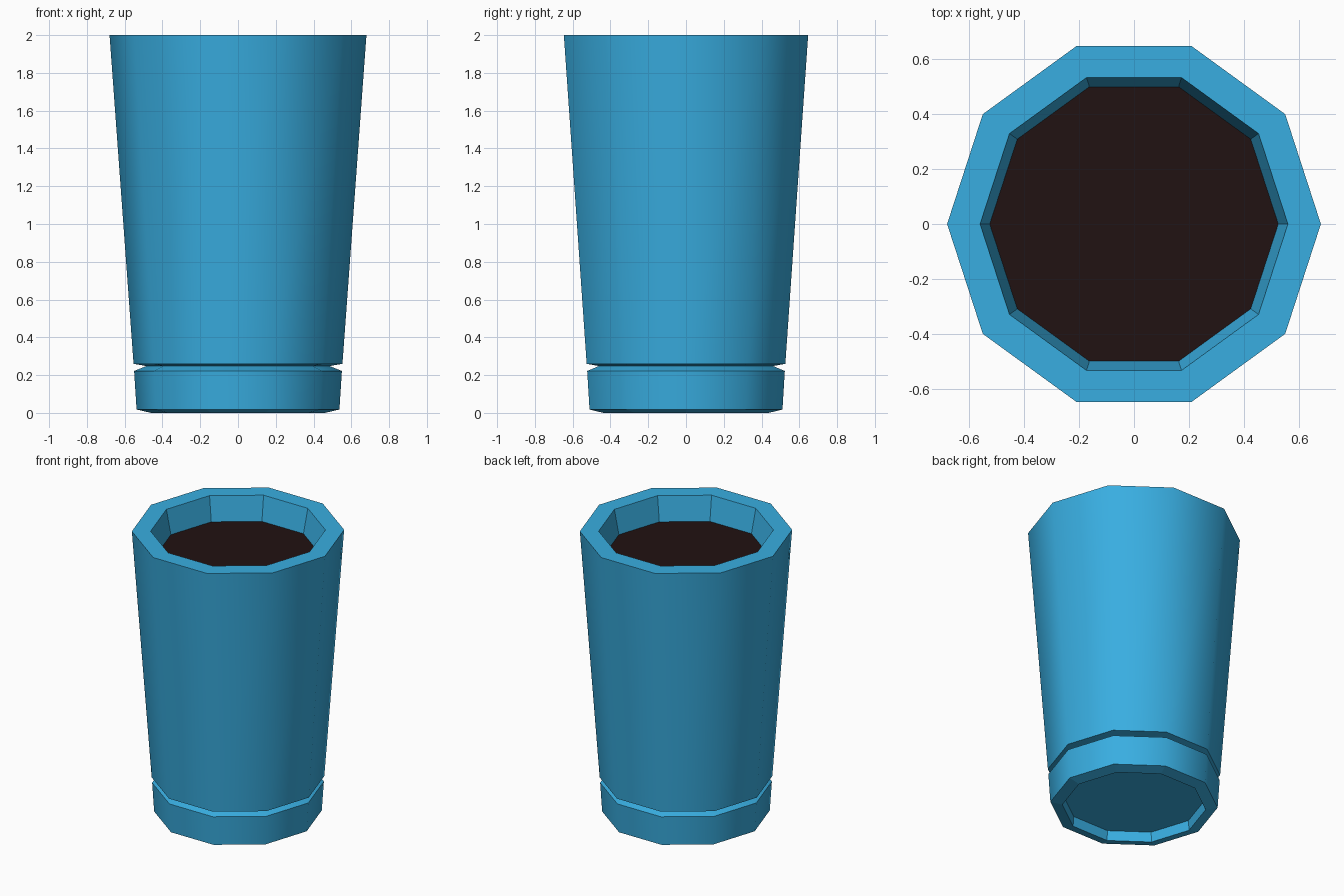
import bpy, bmesh
from math import cos, sin, pi

if "Cube" in bpy.data.objects:
    bpy.data.objects.remove(bpy.data.objects["Cube"])

SIDES = 10


def material(name, color):
    m = bpy.data.materials.new(name)
    m.diffuse_color = color
    m.use_nodes = True
    m.node_tree.nodes["Principled BSDF"].inputs["Base Color"].default_value = m.diffuse_color
    return m


def make_object(name, bm, mat):
    bmesh.ops.recalc_face_normals(bm, faces=bm.faces)
    mesh = bpy.data.meshes.new(name)
    bm.to_mesh(mesh)
    bm.free()
    mesh.materials.append(mat)
    obj = bpy.data.objects.new(name, mesh)
    bpy.context.collection.objects.link(obj)
    return obj


def ring(bm, r, z):
    return [bm.verts.new((r * cos(2 * pi * i / SIDES), r * sin(2 * pi * i / SIDES), z))
            for i in range(SIDES)]


blue = material("cup_blue", (0.04, 0.42, 0.75, 1))
brown = material("drink_brown", (0.015, 0.006, 0.006, 1))

# Cup shell: (radius, height, smooth band above), from the recessed base to the drink line
LIQUID_R, LIQUID_Z = 0.525, 1.83
profile = [
    (0.455, 0.07, False),
    (0.46, 0.0, False),
    (0.537, 0.018, True),
    (0.55, 0.222, True),
    (0.485, 0.248, True),
    (0.553, 0.26, True),
    (0.68, 2.0, False),
    (0.56, 2.0, False),
    (LIQUID_R, LIQUID_Z, False),
]
bm = bmesh.new()
rings = [ring(bm, r, z) for r, z, _ in profile]
bm.faces.new(rings[0])
for (a, b), (_, _, smooth) in zip(zip(rings, rings[1:]), profile):
    for i in range(SIDES):
        j = (i + 1) % SIDES
        bm.faces.new((a[i], a[j], b[j], b[i])).smooth = smooth
# Crisp edges where the bands meet
for r in rings:
    for i in range(SIDES):
        bm.edges.get((r[i], r[(i + 1) % SIDES])).smooth = False
make_object("cup", bm, blue)

# Drink surface
bm = bmesh.new()
face = bm.faces.new(ring(bm, LIQUID_R, LIQUID_Z))
drink = make_object("drink_surface", bm, brown)
if drink.data.polygons[0].normal.z < 0:
    drink.data.flip_normals()
